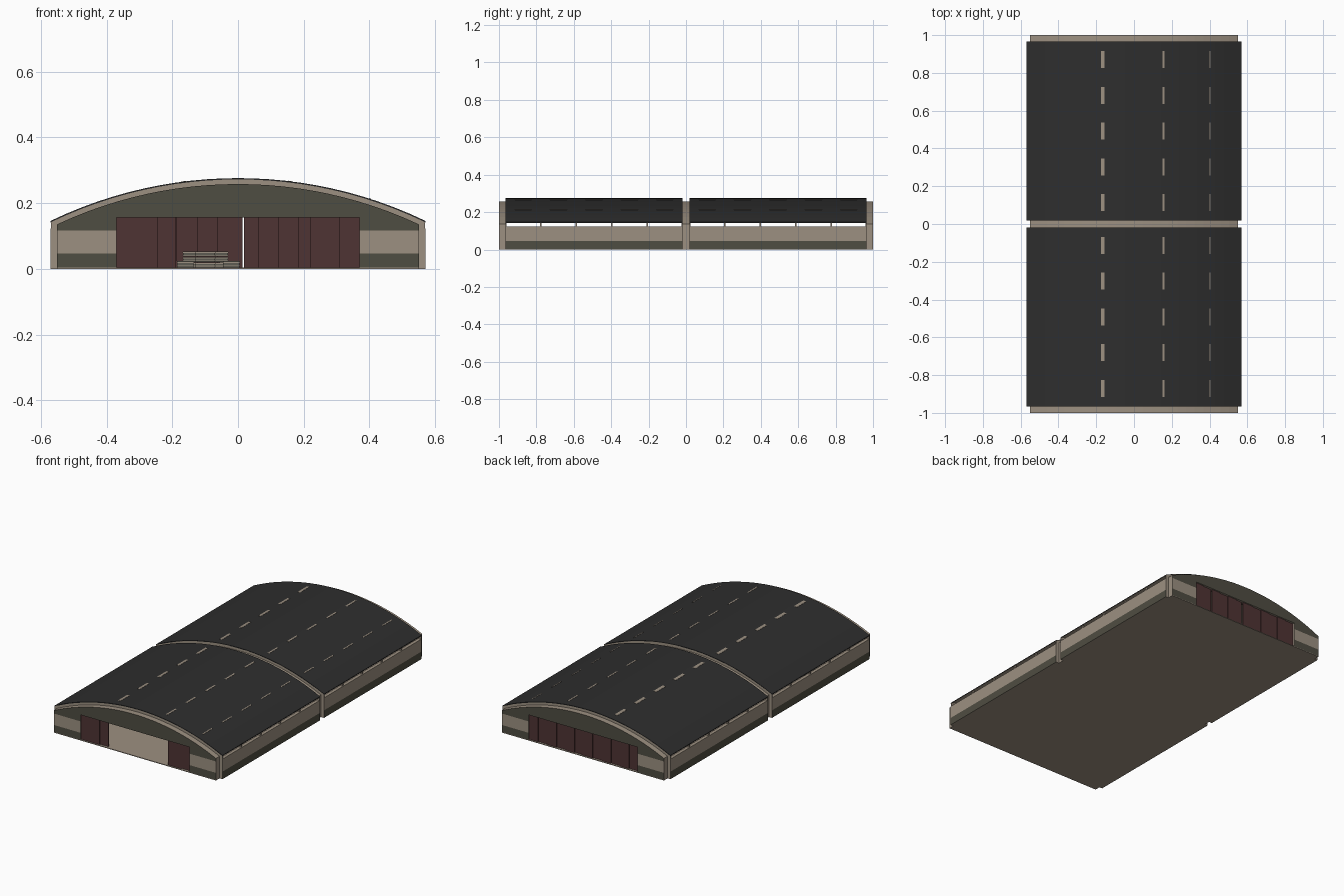
import bpy, bmesh, math
from mathutils import Vector

if "Cube" in bpy.data.objects:
    bpy.data.objects.remove(bpy.data.objects["Cube"])


def material(name, rgb):
    m = bpy.data.materials.new(name)
    m.diffuse_color = (*rgb, 1)
    m.use_nodes = True
    m.node_tree.nodes["Principled BSDF"].inputs["Base Color"].default_value = m.diffuse_color
    return m


MATS = [material("tan_concrete", (0.335, 0.28, 0.22)),
        material("dull_green", (0.078, 0.074, 0.054)),
        material("dark_red", (0.078, 0.033, 0.034)),
        material("roof_charcoal", (0.027, 0.027, 0.027)),
        material("crate_grey", (0.11, 0.105, 0.085))]
TAN, GREEN, RED, ROOF, CRATE = range(5)


def prism(name, pts, y0, y1, rule=TAN):
    """Extrude an x-z outline along y; rule is a colour index or f(normal, centre)."""
    bm = bmesh.new()
    a = [bm.verts.new((x, y0, z)) for x, z in pts]
    b = [bm.verts.new((x, y1, z)) for x, z in pts]
    bm.faces.new(a)
    bm.faces.new(b[::-1])
    n = len(pts)
    for i in range(n):
        bm.faces.new((a[i], a[(i + 1) % n], b[(i + 1) % n], b[i]))
    bmesh.ops.recalc_face_normals(bm, faces=bm.faces)
    bm.normal_update()
    me = bpy.data.meshes.new(name)
    for m in MATS:
        me.materials.append(m)
    for f in bm.faces:
        f.material_index = rule(f.normal, f.calc_center_median()) if callable(rule) else rule
    bm.to_mesh(me)
    bm.free()
    ob = bpy.data.objects.new(name, me)
    bpy.context.collection.objects.link(ob)
    return ob


def box(name, x0, x1, y0, y1, z0, z1, rule=TAN):
    return prism(name, [(x0, z0), (x1, z0), (x1, z1), (x0, z1)], y0, y1, rule)


RAD, TOP = 1.315, 0.276


def arc_z(x, drop=0.0):
    r = RAD - drop
    return TOP - RAD + math.sqrt(r * r - x * x)


def arc(half, drop=0.0, n=24):
    xs = [-half + 2 * half * i / n for i in range(n + 1)]
    return [(x, arc_z(x, drop)) for x in xs]


def frame(half, outer_drop, inner_drop, leg):
    """Arch with two legs reaching the ground."""
    inner = half - leg
    return ([(-half, 0)] + arc(half, outer_drop) + [(half, 0), (inner, 0)]
            + arc(inner, inner_drop)[::-1] + [(-inner, 0)])


def end_rule(front, outward):
    return lambda n, c: front if n.y * outward > 0.5 else TAN


# Floor slabs
box("floor_core", -0.55, 0.55, -1, 1, 0, 0.004)

# The two hangar halves
for s in (-1, 1):
    ya, yb = sorted((s * 0.019, s * 0.965))
    # Curved roof sheet, dark above and tan lining below
    prism("roof_sheet", arc(0.57) + arc(0.57, 0.004)[::-1], ya, yb,
          lambda n, c: TAN if n.z < -0.3 else ROOF)
    # Thin arched ribs at both ends of the half
    for y0 in (ya, yb - 0.006):
        prism("end_rib", frame(0.569, 0.002, 0.02, 0.019), y0, y0 + 0.006)
    # Side walls with a painted base, and posts in the open strip above
    for m in (-1, 1):
        x0, x1 = sorted((m * 0.55, m * 0.57))
        outer = lambda n, c: GREEN if n.x * m > 0.5 else TAN
        box("side_wall_base", x0, x1, ya, yb, 0, 0.046, outer)
        box("side_wall", x0, x1, ya, yb, 0.046, 0.123)
        for i in range(1, 5):
            y = ya + (yb - ya) * i / 5
            box("strip_post", x0 + 0.004, x1 - 0.004, y - 0.004, y + 0.004, 0.123, 0.146)
    # Narrow tan strips on the roof
    for i in range(5):
        y = ya + (yb - ya) * (i + 0.5) / 5
        for x, w in ((-0.165, 0.009), (0.157, 0.005), (0.402, 0.003)):
            p, q = (x - w, arc_z(x - w)), (x + w, arc_z(x + w))
            prism("roof_strip", [(p[0], p[1] - 0.001), (q[0], q[1] - 0.001),
                                 (q[0], q[1] + 0.001), (p[0], p[1] + 0.001)], y - 0.045, y + 0.045)

# Middle frame between the halves
prism("middle_frame", frame(0.55, 0.018, 0.034, 0.02), -0.019, 0.019)

# End walls: painted gable over two wall panels
for s in (-1, 1):
    ya, yb = sorted((s * 0.965, s))
    prism("gable", arc(0.55, 0.018) + [(0.55, 0.117), (0.37, 0.117), (0.37, 0.157),
                                       (-0.37, 0.157), (-0.37, 0.117), (-0.55, 0.117)],
          ya, yb, end_rule(GREEN, s))
    for m in (-1, 1):
        x0, x1 = sorted((m * 0.37, m * 0.55))
        box("end_wall_base", x0, x1, ya, yb, 0, 0.047, end_rule(GREEN, s))
        box("end_wall", x0, x1, ya, yb, 0.047, 0.117)


def door(x0, x1, y):
    box("door_leaf", x0, x1, y - 0.002, y + 0.002, 0.004, 0.157, RED)


# Front doors slid open to both sides
door(-0.37, -0.245, -0.990)
door(-0.30, -0.19, -0.983)
door(0.22, 0.31, -0.990)
door(0.29, 0.37, -0.983)

# Back doors closed, leaves alternating on two tracks, with a slit in the middle
STEP = 0.74 / 12
for i in range(12):
    x0 = -0.37 + i * STEP
    x1 = x0 + STEP
    if i == 5:
        x1 = 0.013
    if i == 6:
        x0 = 0.018
    door(x0, x1, 0.990 if i % 2 else 0.985)


# Stacks of slatted crates inside
def crate(x, y, w, d, z, h):
    box("crate", x - w / 2, x + w / 2, y - d / 2, y + d / 2, z, z + h, CRATE)
    for k in (0.2, 0.7):
        zs = z + h * k
        box("crate_slat", x - w / 2 - 0.001, x + w / 2 + 0.001,
            y - d / 2 - 0.001, y + d / 2 + 0.001, zs, zs + h * 0.15, TAN)


for gx, gy in ((-0.1, 0.48), (-0.44, -0.63)):
    for dx, dy, w, levels in ((0, 0.03, 0.06, 3), (-0.06, -0.03, 0.05, 1), (-0.045, 0.05, 0.045, 3),
                              (0.05, 0.04, 0.04, 3), (0.08, -0.03, 0.05, 1)):
        for k in range(levels):
            h = 0.016 if levels > 1 else 0.02
            crate(gx + dx, gy + dy, w, 0.05, 0.004 + k * (h + 0.0005), h)
crate(-0.03, 0.75, 0.05, 0.05, 0.004, 0.02)
